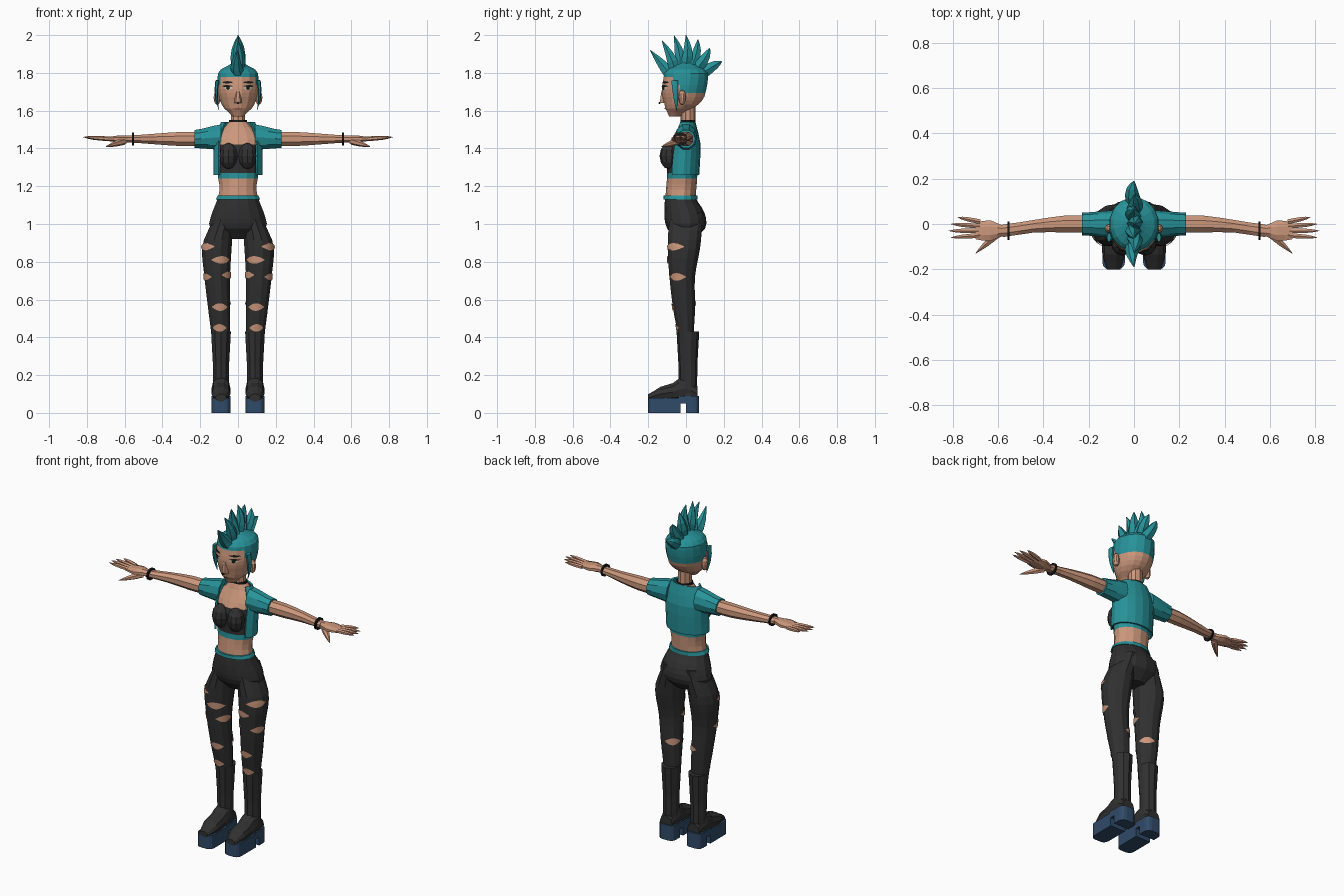
import bpy, bmesh
from math import sin, cos, radians, pi
from mathutils import Vector, Matrix

cube = bpy.data.objects.get("Cube")
if cube:
    bpy.data.objects.remove(cube)


def material(name, red, green, blue):
    mat = bpy.data.materials.new(name)
    mat.use_nodes = True
    mat.diffuse_color = (red, green, blue, 1)
    mat.node_tree.nodes["Principled BSDF"].inputs["Base Color"].default_value = mat.diffuse_color
    return mat


SKIN = material("skin", .6, .31, .2)
TEAL = material("teal", .02, .29, .32)
CLOTH = material("charcoal cloth", .03, .03, .03)
SOLE = material("navy sole", .03, .07, .14)
BLACK = material("black", .01, .01, .01)
WHITE = material("eye white", .6, .6, .5)
LIP = material("lip", .4, .15, .1)


def finish(name, bm, materials, mirror=False, rule=None, closed=True):
    """Turn a bmesh into an object, colouring faces by rule and mirroring pairs."""
    if closed:
        bmesh.ops.recalc_face_normals(bm, faces=bm.faces)
    if rule:
        for face in bm.faces:
            face.material_index = rule(face.calc_center_median())
    mesh = bpy.data.meshes.new(name)
    bm.to_mesh(mesh)
    bm.free()
    for mat in materials:
        mesh.materials.append(mat)
    part = bpy.data.objects.new(name, mesh)
    bpy.context.collection.objects.link(part)
    if mirror:
        part.modifiers.new("mirror", "MIRROR").use_mirror_merge = False
    return part


def bridge(bm, points, wrap):
    """Join rows of points with quads and return the rows of vertices."""
    rows = [[bm.verts.new(point) for point in row] for row in points]
    for low, high in zip(rows, rows[1:]):
        for i in range(len(low) if wrap else len(low) - 1):
            j = (i + 1) % len(low)
            bm.faces.new((low[i], low[j], high[j], high[i]))
    return rows


def solid(name, points, materials, mirror=False, rule=None):
    bm = bmesh.new()
    rows = bridge(bm, points, True)
    bm.faces.new(rows[0])
    bm.faces.new(rows[-1])
    return finish(name, bm, materials, mirror, rule)


def spread(values, t):
    """Smooth value at t through evenly spaced keys, or a constant."""
    if not isinstance(values, list):
        return values
    last = len(values) - 1
    i = min(int(t * last), last - 1)
    f = t * last - i
    before, start, end, after = [values[min(max(k, 0), last)] for k in range(i - 1, i + 3)]
    slope_in, slope_out = (end - before) / 2, (after - start) / 2
    ease = f * f * (3 - 2 * f)
    return start + (end - start) * ease + f * (1 - f) * (slope_in * (1 - f) - slope_out * f)


def column(bottom, top, width, depth, x=0, y=0):
    """Surface function of an upright oval column with varying section."""
    def point(z, angle, lift=0):
        t = (z - bottom) / (top - bottom)
        return Vector((spread(x, t) + (spread(width, t) + lift) * cos(angle),
                       spread(y, t) + (spread(depth, t) + lift) * sin(angle), z))
    point.span = (bottom, top)
    return point


def levels(shape, count):
    bottom, top = shape.span
    return [bottom + (top - bottom) * i / count for i in range(count + 1)]


def build(name, shape, materials, rows=4, sides=10, mirror=False, rule=None, axes="xyz"):
    """Mesh a column; axes reorders it to lie along another direction."""
    turns = [2 * pi * (i + .5) / sides for i in range(sides)]
    points = [[getattr(shape(z, turn), axes) for turn in turns] for z in levels(shape, rows)]
    return solid(name, points, materials, mirror, rule)


def patch(name, shape, z, facing, half, height, mat, mirror=True, lift=.003):
    """Thin lens-shaped plate hugging a column."""
    steps = [i / 4 for i in range(-4, 5)]
    points = [[shape(z + side * height * max(.1, 1 - t * t), radians(facing + half * t), lift)
               for t in steps] for side in (-1, 0, 1)]
    bm = bmesh.new()
    bridge(bm, points, False)
    finish(name, bm, [mat], mirror, closed=False)


def ball(name, centre, size, mat, mirror=True):
    bm = bmesh.new()
    place = Matrix.LocRotScale(Vector(centre), None, Vector(size))
    bmesh.ops.create_uvsphere(bm, u_segments=10, v_segments=6, radius=1, matrix=place)
    finish(name, bm, [mat], mirror)


def blade(name, base, tip, radius, mat, power=2, across="x", thin=1, bow=(0, 0, 0), mirror=False):
    """Tapering, slightly bowed spike from base to tip."""
    base, tip = Vector(base), Vector(tip)
    u = Vector([axis == across for axis in "xyz"])
    v = (tip - base).normalized().cross(u)
    points = []
    for t in (0, .3, .6, .8, 1):
        r = radius * (1 - .95 * t ** power)
        centre = base.lerp(tip, t) + Vector(bow) * sin(pi * t)
        points.append([centre + u * r * thin * cos(pi * k / 3) + v * r * sin(pi * k / 3) for k in range(6)])
    solid(name, points, [mat], mirror)


def block(name, front, back, bottom, top, rounded):
    """Sole block whose front or back upright corners are rounded."""
    bm = bmesh.new()
    middle = Vector((.09, (front + back) / 2, (bottom + top) / 2))
    size = Vector((.1, back - front, top - bottom))
    bmesh.ops.create_cube(bm, size=1, matrix=Matrix.LocRotScale(middle, None, size))
    corners = [e for e in bm.edges if abs(e.verts[0].co.z - e.verts[1].co.z) > .01
               and (e.verts[0].co.y - middle.y) * rounded > 0]
    bmesh.ops.bevel(bm, geom=corners, offset=.03, segments=3, profile=.5, affect="EDGES")
    finish(name, bm, [SOLE], True)


# Torso with a strapless top
torso = column(1.12, 1.54, width=[.11, .1, .11, .11, .11, .11, .05], depth=[.08, .08, .08, .04],
               y=[-.03, -.02, -.02, .01])
build("torso", torso, [SKIN, TEAL, CLOTH], rows=14, sides=14,
      rule=lambda c: 0 if c.z < 1.24 or c.z > 1.43 else 1 if c.z < 1.27 else 2)
ball("bust", (.05, -.09, 1.36), (.05, .05, .07), CLOTH)
build("neck", column(1.5, 1.64, .04, .04, y=.01), [SKIN])
build("choker", column(1.54, 1.55, .05, .04, y=.01), [BLACK], rows=1)

# Open cropped jacket
jacket = column(1.26, 1.54, width=[.13, .13, .13, .09], depth=[.09, .09, .08, .05], y=[-.02, 0])
opening = radians(52)
bm = bmesh.new()
bridge(bm, [[jacket(z, -pi / 2 + opening + 2 * (pi - opening) * i / 12) for i in range(13)]
            for z in levels(jacket, 5)], False)
shell = finish("jacket", bm, [TEAL], closed=False)
shell.modifiers.new("thickness", "SOLIDIFY").thickness = .01
build("sleeves", column(.09, .23, [.07, .05], [.06, .05], x=[1.46, 1.45]), [TEAL], mirror=True, axes="zyx")

# Arms, bracelets and hands
build("arms", column(.17, .58, [.04, .04, .03, .02], [.04, .04, .03, .03], x=1.45, y=[0, 0, -.01, -.03]),
      [SKIN], rows=6, sides=8, mirror=True, axes="zyx")
build("bracelets", column(.55, .56, .035, .04, x=1.45, y=-.03), [BLACK], rows=1, mirror=True, axes="zyx")
build("palms", column(.57, .7, [.02, .02, .01], [.02, .05, .04], x=1.45, y=-.03), [SKIN], sides=8,
      mirror=True, axes="zyx")
for i, finger in enumerate(["little", "ring", "middle", "index"]):
    blade(finger + "_fingers", (.68, .01 - .02 * i, 1.45), (.82 - .01 * (i - 2) ** 2, .03 * (1 - i), 1.46),
          .012, SKIN, power=4, across="z", mirror=True)
blade("thumbs", (.6, -.04, 1.44), (.7, -.13, 1.41), .02, SKIN, across="z", mirror=True)

# Trousers
hips = column(.92, 1.14, width=[.06, .15, .15, .13, .11], depth=[.05, .1, .11, .1, .08], y=[0, 0, -.01, -.03])
build("hips", hips, [CLOTH], rows=8, sides=14)
build("waistband", column(1.13, 1.15, [.12, .11], .09, y=-.03), [TEAL], rows=1, sides=14)
leg = column(.38, 1.06, width=[.05, .06, .07, .08, .05], depth=[.04, .06, .07, .09, .09],
             x=[.09, .1, .11, .11, .07], y=[0, -.01, -.02, -.01, 0])
build("legs", leg, [CLOTH], rows=14, sides=12, mirror=True)

# Torn openings: outer thigh, front thigh, outer and inner knee, shin, boot top, calf
tears = {"outer_thigh": (.88, -40), "front_thigh": (.81, -110), "outer_knee": (.72, -25),
         "inner_knee": (.73, -150), "shin": (.56, -95), "boot_top": (.45, -85), "calf": (.58, 130)}
for place, (z, facing) in tears.items():
    patch(place + "_tears", leg, z, facing, 40, .02, SKIN)

# Platform boots
build("boot_shafts", column(.08, .43, [.045, .045, .055], [.05, .05, .06], x=.09, y=.01), [CLOTH], mirror=True)
build("boot_feet", column(-.2, .06, width=[.02, .04, .05, .07, .04], depth=[.03, .05, .05, .05, .04],
                          x=[.08, .1, .11, .13, .1], y=.09), [CLOTH], rows=8, mirror=True, axes="yzx")
block("front_soles", -.2, -.03, 0, .08, rounded=-1)
block("sole_bridges", -.04, .01, .05, .09, rounded=0)
block("heels", 0, .07, 0, .09, rounded=1)

# Head, with cropped hair low at the back and high over the face
head = column(1.57, 1.86, width=[.03, .08, .1, .11, .11, .1, .02], depth=[.03, .08, .11, .12, .12, .11, .03],
              y=[-.06, -.02, -.01, 0, 0])
build("head", head, [SKIN, TEAL], rows=14, sides=16,
      rule=lambda c: int(c.z > (1.78 if c.y < -.07 else 1.74 if c.y < -.04 else 1.7)))
blade("sideburns", (.11, -.06, 1.76), (.1, -.05, 1.6), .02, TEAL, thin=.5, bow=(.01, 0, 0), mirror=True)
ball("ears", (.11, -.02, 1.67), (.02, .02, .04), SKIN)

# Face
patch("eyes", head, 1.72, -62, 13, .01, WHITE, lift=.002)
patch("irises", head, 1.72, -62, 6, .01, BLACK, lift=.004)
patch("eyelids", head, 1.73, -60, 16, .005, BLACK, lift=.005)
patch("eyebrows", head, 1.75, -60, 17, .006, BLACK)
patch("mouth", head, 1.61, -90, 22, .006, LIP, mirror=False)
blade("nose", (0, -.12, 1.64), (0, -.12, 1.73), .02, SKIN)
ball("nose_ring", (0, -.14, 1.64), (.01, .005, .005), BLACK, mirror=False)

# Mohawk spikes fanned from brow to nape
for i in range(-3, 4):
    f = i / 3
    blade("mohawk_spike_" + str(i + 4), (0, .09 * f, 1.84 - .04 * f * f),
          (0, .19 * f, 2 - .03 * f - .11 * f * f), .035, TEAL, bow=(.01 * (-1) ** i, .01, .01 * f))
